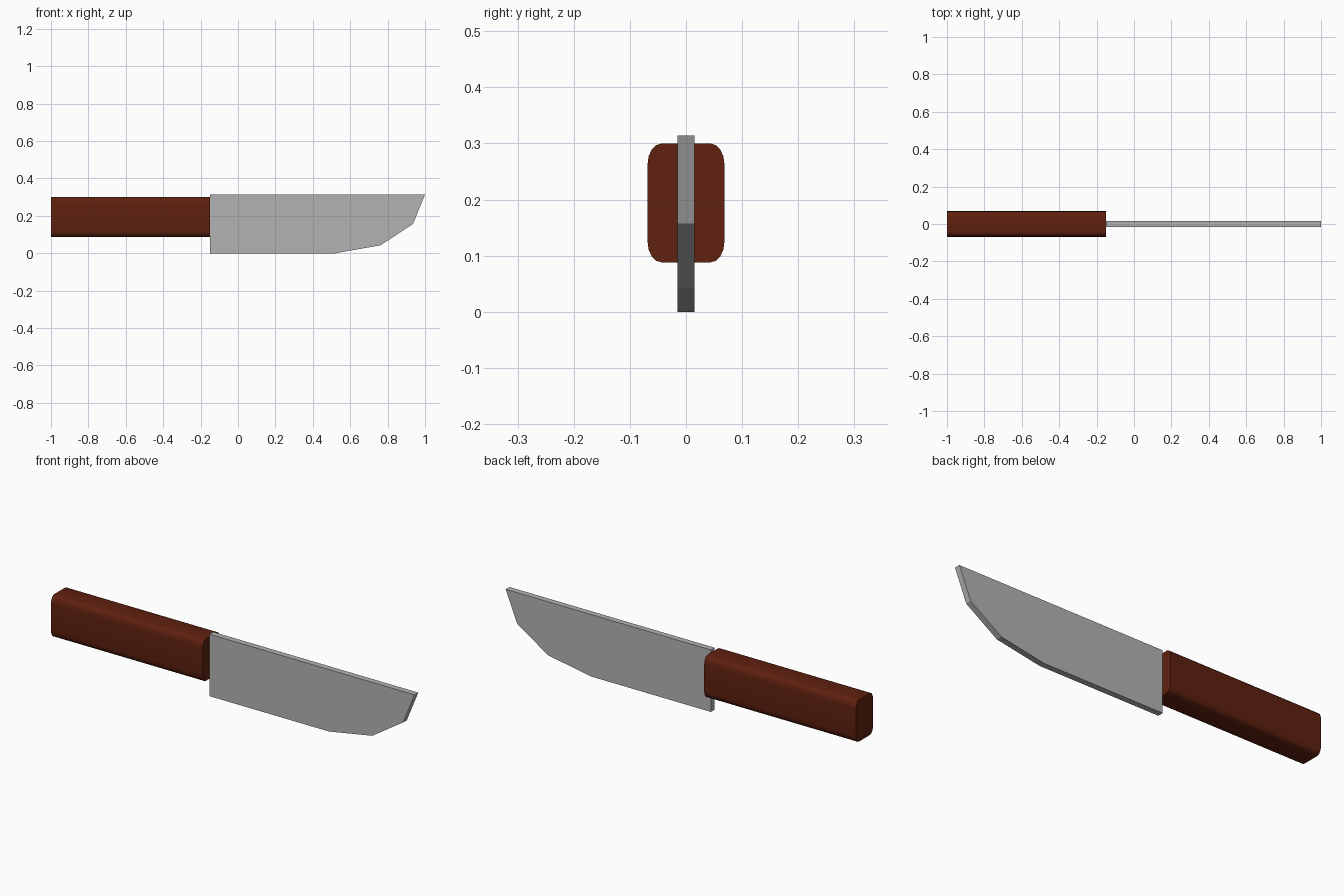
import bpy
import bmesh
import math

if "Cube" in bpy.data.objects:
    bpy.data.objects.remove(bpy.data.objects["Cube"])


def material(name, rgb):
    mat = bpy.data.materials.new(name)
    mat.diffuse_color = (*rgb, 1.0)
    mat.use_nodes = True
    mat.node_tree.nodes["Principled BSDF"].inputs["Base Color"].default_value = mat.diffuse_color
    return mat


def prism(name, ring, offset, mat):
    """Extrude a closed outline along an offset into a capped solid."""
    bm = bmesh.new()
    face = bm.faces.new([bm.verts.new(p) for p in ring])
    result = bmesh.ops.extrude_face_region(bm, geom=[face], use_keep_orig=True)
    moved = [v for v in result["geom"] if isinstance(v, bmesh.types.BMVert)]
    bmesh.ops.translate(bm, verts=moved, vec=offset)
    bmesh.ops.recalc_face_normals(bm, faces=bm.faces)
    mesh = bpy.data.meshes.new(name)
    bm.to_mesh(mesh)
    bm.free()
    mesh.materials.append(mat)
    obj = bpy.data.objects.new(name, mesh)
    bpy.context.collection.objects.link(obj)
    return obj


steel = material("steel_grey", (0.45, 0.45, 0.45))
wood = material("dark_red_brown", (0.115, 0.015, 0.0048))

# Blade: flat plate with a straight spine and a faceted curved edge
T = 0.015
outline = [(-0.15, 0.0), (0.52, 0.0), (0.763, 0.043),
           (0.936, 0.157), (1.0, 0.314), (-0.15, 0.314)]
prism("blade", [(x, -T, z) for x, z in outline], (0, 2 * T, 0), steel)

# Handle: rounded rectangle section with slightly taller than wide corners
HALF_Y, HALF_Z, MID_Z = 0.0685, 0.106, 0.194
RY, RZ, STEPS = 0.025, 0.037, 4
section = []
for quarter, (sy, sz) in enumerate([(1, 1), (-1, 1), (-1, -1), (1, -1)]):
    for i in range(STEPS + 1):
        a = math.pi / 2 * (quarter + i / STEPS)
        section.append((-1.0,
                        sy * (HALF_Y - RY) + RY * math.cos(a),
                        MID_Z + sz * (HALF_Z - RZ) + RZ * math.sin(a)))
handle = prism("handle", section, (0.85, 0, 0), wood)

# Smooth the rounded long edges, keep the end caps crisp
bpy.context.view_layer.objects.active = handle
handle.select_set(True)
bpy.ops.object.shade_smooth_by_angle(angle=math.radians(40))
